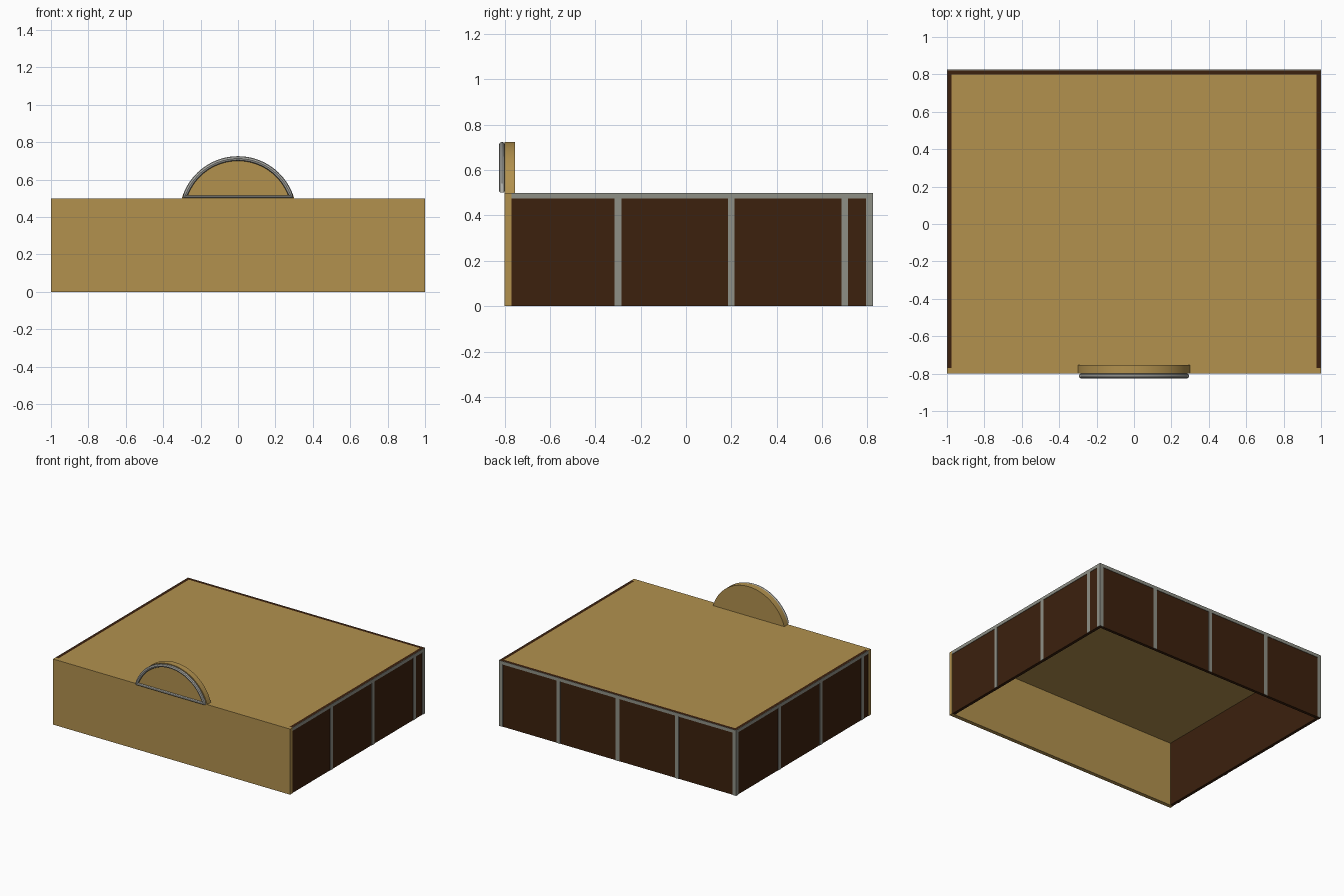
import bpy, bmesh, math

if "Cube" in bpy.data.objects:
    bpy.data.objects.remove(bpy.data.objects["Cube"])


def material(name, rgb):
    m = bpy.data.materials.new(name)
    m.diffuse_color = (*rgb, 1)
    m.use_nodes = True
    m.node_tree.nodes["Principled BSDF"].inputs["Base Color"].default_value = m.diffuse_color
    return m


TAN = material("tan_wood", (0.445, 0.283, 0.076))
DARK = material("dark_brown", (0.045, 0.015, 0.004))
GREY = material("grey_trim", (0.275, 0.28, 0.24))
METAL = material("pale_metal", (0.42, 0.42, 0.39))


def finish(name, bm, mat):
    bmesh.ops.recalc_face_normals(bm, faces=bm.faces)
    me = bpy.data.meshes.new(name)
    bm.to_mesh(me)
    bm.free()
    me.materials.append(mat)
    ob = bpy.data.objects.new(name, me)
    bpy.context.collection.objects.link(ob)
    return ob


def box(name, x, y, z, mat):
    """Box from (min, max) pairs."""
    bm = bmesh.new()
    bmesh.ops.create_cube(bm, size=1)
    for v in bm.verts:
        v.co = [r[0] if c < 0 else r[1] for c, r in zip(v.co, (x, y, z))]
    return finish(name, bm, mat)


W, H, T, BACK = 1.0, 0.5, 0.025, 0.825
TRIM, PLATE = 0.03, 0.003

# main shell, open underneath
box("front_wall", (-W, W), (-0.8, -0.77), (0, H), TAN)
box("top_board", (-W + T, W - T), (-0.77, 0.8), (H - 0.006, H), TAN)
box("back_wall", (-W + PLATE, W - PLATE), (0.8, BACK - PLATE), (0, H), DARK)

# side walls with thin trim; strips on the left are the right ones turned round
for label, s in (("right", 1), ("left", -1)):
    def across(a, b):
        return tuple(sorted((s * a, s * b)))
    box(label + "_wall", across(W - T, W - PLATE), (-0.77, 0.8), (0, H), DARK)
    out = across(W - PLATE, W)
    box(label + "_top_trim", out, (-0.77, BACK), (H - T, H), GREY)
    for c in [s * 0.2 - 0.5, s * 0.2, s * 0.2 + 0.5, BACK - TRIM / 2]:
        if s < 0 and c == s * 0.2 - 0.5:
            c = -0.7
        box(label + "_strip", out, (c - TRIM / 2, c + TRIM / 2), (0, H - T), GREY)

# back wall trim
out = (BACK - PLATE, BACK)
box("back_top_trim", (-W, W), out, (H - T, H), GREY)
for c in (-W + TRIM / 2, -0.5, 0, 0.5, W - TRIM / 2):
    box("back_strip", (c - TRIM / 2, c + TRIM / 2), out, (0, H - T), GREY)


def segment(radius, cz, base, n=40):
    """Points of a circle cut off at height base."""
    a0 = math.asin((base - cz) / radius)
    angles = [a0 + (math.pi - 2 * a0) * i / n for i in range(n + 1)]
    return [(radius * math.cos(a), cz + radius * math.sin(a)) for a in angles]


# arched board standing on the front edge
R, CZ = 0.3125, 0.4125
bm = bmesh.new()
face = bm.faces.new([bm.verts.new((x, -0.8, z)) for x, z in segment(R, CZ, H)])
ext = bmesh.ops.extrude_face_region(bm, geom=[face])
for v in ext["geom"]:
    if isinstance(v, bmesh.types.BMVert):
        v.co.y = -0.755
arch = finish("arched_board", bm, TAN)

# rounded metal edging around the front of the arch
r = 0.0125
cu = bpy.data.curves.new("arch_edging", "CURVE")
cu.dimensions = "3D"
cu.bevel_depth = r
cu.bevel_resolution = 2
pts = segment(R - r, CZ, H + 0.0075)
sp = cu.splines.new("POLY")
sp.points.add(len(pts) - 1)
for p, (x, z) in zip(sp.points, pts):
    p.co = (x, -0.8125, z, 1)
sp.use_cyclic_u = True
cu.materials.append(METAL)
edging = bpy.data.objects.new("arch_edging", cu)
bpy.context.collection.objects.link(edging)
bpy.context.view_layer.objects.active = edging
edging.select_set(True)
bpy.ops.object.convert(target="MESH")

# smooth the curved parts
for ob in (arch, bpy.context.view_layer.objects.active):
    bpy.ops.object.select_all(action="DESELECT")
    ob.select_set(True)
    bpy.context.view_layer.objects.active = ob
    bpy.ops.object.shade_smooth_by_angle(angle=math.radians(40))
